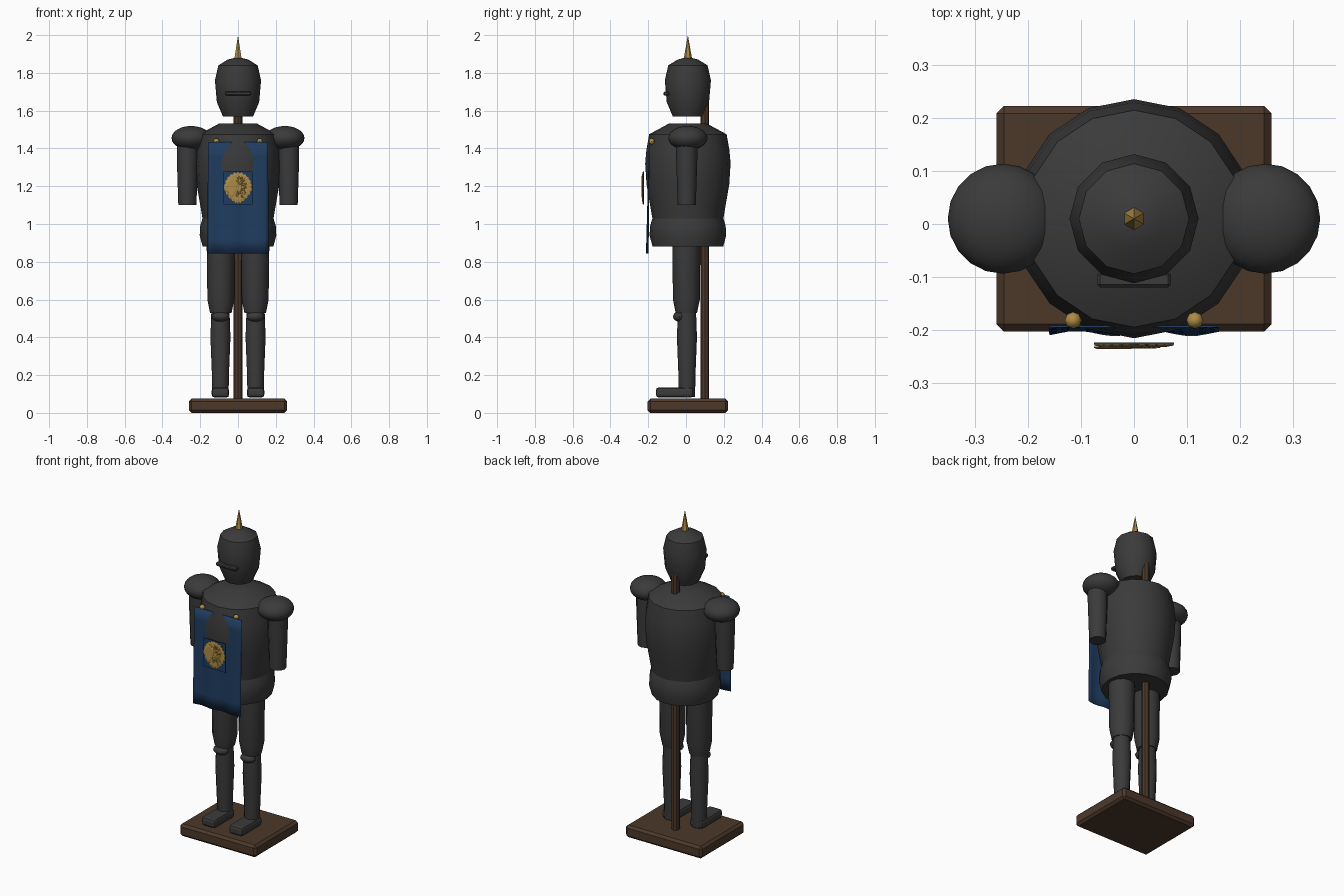
import bpy, bmesh, math, random
from mathutils import Matrix

random.seed(4)
cube = bpy.data.objects.get("Cube")
if cube:
    bpy.data.objects.remove(cube, do_unlink=True)


def material(name, rgb):
    m = bpy.data.materials.new(name)
    m.use_nodes = True
    m.diffuse_color = (*rgb, 1)
    bsdf = next(n for n in m.node_tree.nodes if n.type == 'BSDF_PRINCIPLED')
    bsdf.inputs["Base Color"].default_value = (*rgb, 1)
    return m


STEEL = material("dark_steel", (0.043, 0.043, 0.043))
BLUE = material("blue_cloth", (0.014, 0.045, 0.115))
GOLD = material("gold", (0.42, 0.26, 0.06))
WOOD = material("dark_wood", (0.072, 0.04, 0.023))
MID = 0.01  # y of the figure's axis


def finish(name, bm, mat, smooth=True, angle=35):
    bmesh.ops.recalc_face_normals(bm, faces=bm.faces[:])
    mesh = bpy.data.meshes.new(name)
    bm.to_mesh(mesh)
    bm.free()
    ob = bpy.data.objects.new(name, mesh)
    bpy.context.collection.objects.link(ob)
    mesh.materials.append(mat)
    if smooth:
        bpy.ops.object.select_all(action='DESELECT')
        ob.select_set(True)
        bpy.context.view_layer.objects.active = ob
        bpy.ops.object.shade_smooth_by_angle(angle=math.radians(angle))
    return ob


def lathe(name, profile, mat, x=0, y=MID, sides=16, smooth=True):
    """Closed turned shape from (radius, z) pairs, with a vertex at the front."""
    bm = bmesh.new()
    rings = []
    for r, z in profile:
        angles = [math.tau * i / sides - math.pi / 2 for i in range(sides)]
        rings.append([bm.verts.new((x + r * math.cos(a), y + r * math.sin(a), z)) for a in angles])
    for lo, hi in zip(rings, rings[1:]):
        for i in range(sides):
            j = (i + 1) % sides
            bm.faces.new((lo[i], lo[j], hi[j], hi[i]))
    bm.faces.new(rings[0])
    bm.faces.new(rings[-1])
    bmesh.ops.remove_doubles(bm, verts=bm.verts[:], dist=0.0005)
    return finish(name, bm, mat, smooth)


def ball(name, centre, radii, mat, u=20, v=12):
    bm = bmesh.new()
    bmesh.ops.create_uvsphere(bm, u_segments=u, v_segments=v, radius=1,
                              matrix=Matrix.Translation(centre) @ Matrix.Diagonal((*radii, 1)))
    return finish(name, bm, mat)


def box(name, centre, size, mat, bevel=0.0, segments=1):
    bm = bmesh.new()
    bmesh.ops.create_cube(bm, size=1, matrix=Matrix.Translation(centre) @ Matrix.Diagonal((*size, 1)))
    if bevel:
        bmesh.ops.bevel(bm, geom=bm.edges[:], offset=bevel, segments=segments, affect='EDGES', profile=0.5)
    return finish(name, bm, mat, smooth=False)


# Stand
box("stand_base", (0, MID, 0.0375), (0.52, 0.426, 0.075), WOOD, bevel=0.014)
lathe("stand_pole", [(0.023, 0.07), (0.023, 1.75)], WOOD, y=0.1, sides=8)

# Helmet
lathe("helmet", [(0.08, 1.57), (0.112, 1.645), (0.122, 1.76), (0.104, 1.84), (0.055, 1.87), (0, 1.885)],
      STEEL, sides=12)
lathe("helmet_spike", [(0.022, 1.875), (0, 2.0)], GOLD, sides=6, smooth=False)
box("visor_bar", (0, -0.105, 1.69), (0.14, 0.03, 0.022), STEEL, bevel=0.006)

# Body armour
lathe("breastplate", [(0.183, 1.0), (0.2, 1.1), (0.219, 1.21), (0.226, 1.32), (0.22, 1.39),
                      (0.205, 1.475), (0.1, 1.532)], STEEL)
lathe("hip_armour", [(0.187, 0.88), (0.203, 0.94), (0.2, 0.99), (0.188, 1.03)], STEEL)

# Limbs, mirrored
for s, side in ((1, "left"), (-1, "right")):
    ball(side + "_shoulder", (s * 0.248, MID, 1.455), (0.104, 0.104, 0.064), STEEL)
    lathe(side + "_arm", [(0.048, 1.1), (0.056, 1.35), (0.056, 1.45)], STEEL, x=s * 0.268, y=0.004, sides=12)
    lathe(side + "_thigh", [(0.057, 0.53), (0.071, 0.6), (0.075, 0.9)], STEEL, x=s * 0.091, y=0.002, sides=12)
    ball(side + "_knee", (s * 0.092, -0.035, 0.51), (0.047, 0.034, 0.027), STEEL, 12, 8)
    lathe(side + "_shin", [(0.043, 0.085), (0.045, 0.2), (0.053, 0.4), (0.048, 0.54)], STEEL,
          x=s * 0.093, y=0.005, sides=12)
    box(side + "_foot", (s * 0.093, -0.06, 0.108), (0.092, 0.2, 0.054), STEEL, bevel=0.016, segments=2)
    ball(side + "_tabard_stud", (s * 0.115, -0.182, 1.437), (0.016, 0.016, 0.016), GOLD, 8, 6)

# Hanging tabard: a thin sheet that ripples more toward its hem
bm = bmesh.new()
bmesh.ops.create_grid(bm, x_segments=16, y_segments=8, size=1)
for v in bm.verts:
    u, t = v.co.x, (1 - v.co.y) / 2
    ripple = 0.005 * t * math.sin(u * 7)
    v.co = (u * 0.16, -0.194 - 0.011 * t + ripple, 1.434 - 0.589 * t)
tabard = finish("tabard", bm, BLUE)
thick = tabard.modifiers.new("thickness", 'SOLIDIFY')
thick.thickness = 0.004
thick.offset = 0

# Badge: backing plate with a maned beast's head in relief
box("badge_plate", (0, -0.2255, 1.19), (0.152, 0.004, 0.176), BLUE)


def relief(name, points, y0, y1):
    """Chamfered slab whose outline is given in x and z."""
    bm = bmesh.new()
    cx = sum(p[0] for p in points) / len(points)
    cz = sum(p[1] for p in points) / len(points)
    rows = []
    for y, k in ((y0, 1), ((y0 + y1) / 2, 1), (y1, 0.84)):
        rows.append([bm.verts.new((cx + (x - cx) * k, y, cz + (z - cz) * k)) for x, z in points])
    n = len(points)
    for a, b in zip(rows, rows[1:]):
        for i in range(n):
            bm.faces.new((a[i], a[(i + 1) % n], b[(i + 1) % n], b[i]))
    bm.faces.new(rows[0])
    bm.faces.new(rows[-1])
    return finish(name, bm, GOLD, smooth=False)


# Jagged mane, narrowing to a point below
mane = []
for i in range(44):
    a = math.tau * i / 44
    r = 0.075 if i % 2 else 0.068
    z = math.sin(a) * r * (1.16 if math.sin(a) < 0 else 1.1)
    narrow = 1 - 0.35 * max(0, -math.sin(a)) ** 2
    mane.append((math.cos(a) * r * narrow, 1.194 + z))
relief("badge_mane", mane, -0.2275, -0.232)

# Face in profile with brow, muzzle and chin
relief("badge_face", [(-0.03, 1.25), (-0.058, 1.222), (-0.076, 1.195), (-0.066, 1.175), (-0.052, 1.17),
                      (-0.056, 1.152), (-0.03, 1.14), (-0.01, 1.17), (0.002, 1.22)], -0.2315, -0.236)

# Mane locks sweeping back from the face
bm = bmesh.new()
for i in range(36):
    a = random.uniform(-2.0, 1.9)
    d = random.uniform(0.022, 0.055)
    place = Matrix.Translation((0.004 + math.cos(a) * d * 0.85, -0.232, 1.195 + math.sin(a) * d))
    turn = Matrix.Rotation(-a, 4, 'Y')
    bmesh.ops.create_icosphere(bm, subdivisions=1, radius=1,
                               matrix=place @ turn @ Matrix.Diagonal((0.014, 0.0035, 0.005, 1)))
finish("badge_mane_locks", bm, GOLD, smooth=False)
